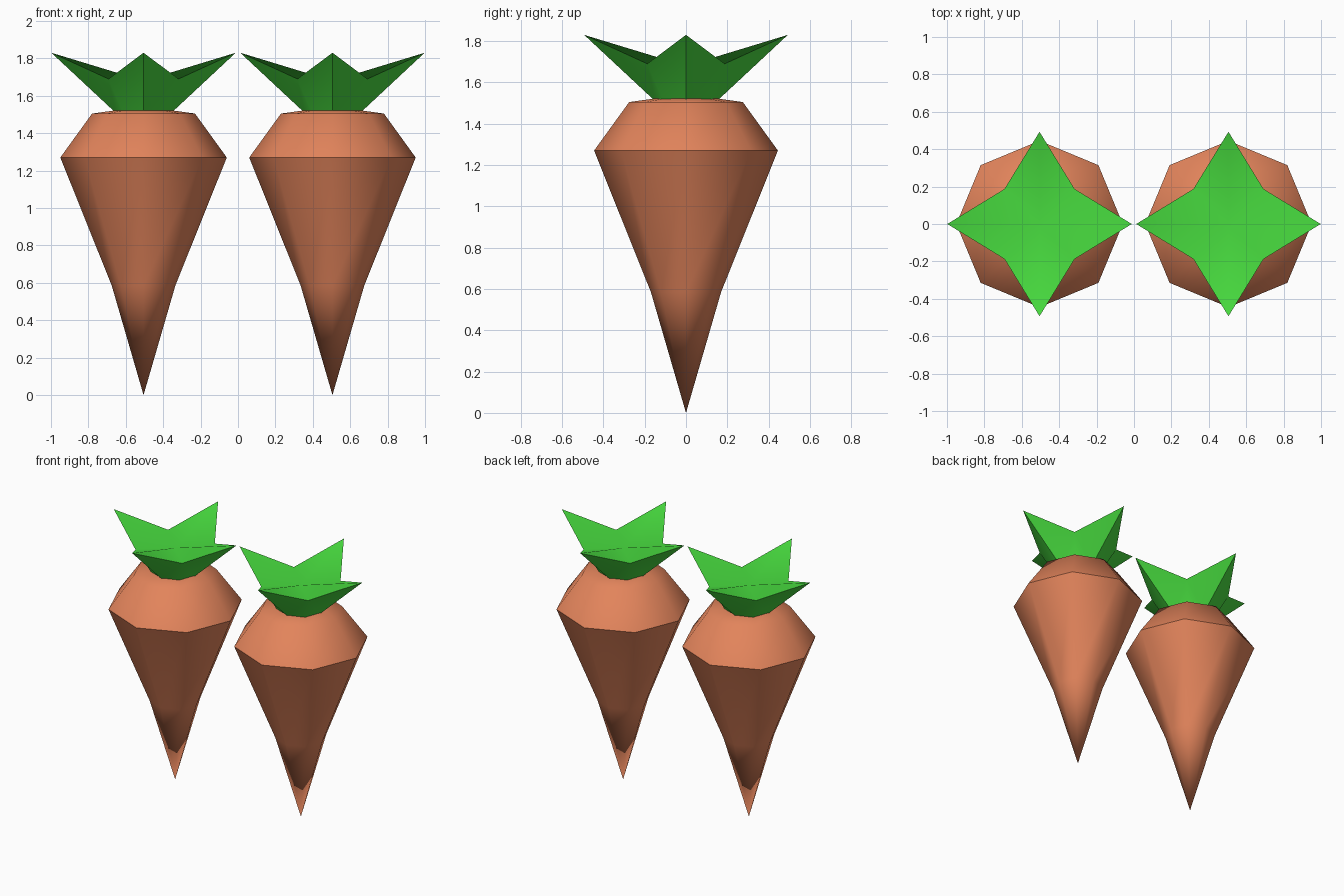
import bpy, bmesh, math

if "Cube" in bpy.data.objects:
    bpy.data.objects.remove(bpy.data.objects["Cube"])


def material(name, rgb):
    m = bpy.data.materials.new(name)
    m.diffuse_color = (*rgb, 1)
    m.use_nodes = True
    m.node_tree.nodes["Principled BSDF"].inputs["Base Color"].default_value = m.diffuse_color
    return m


ORANGE = material("carrot orange", (0.76, 0.23, 0.105))
GREEN = material("leaf green", (0.065, 0.72, 0.05))


def octagon(bm, radii, heights, cx):
    """Eight-sided ring; radii and heights alternate axis / diagonal."""
    ring = []
    for i in range(8):
        a = i * math.pi / 4
        r = radii[i % 2]
        ring.append(bm.verts.new((cx + r * math.cos(a), r * math.sin(a), heights[i % 2])))
    return ring


def bridge(bm, low, high):
    for i in range(8):
        j = (i + 1) % 8
        bm.faces.new((low[i], low[j], high[j], high[i]))


def fan(bm, ring, point, up):
    c = bm.verts.new(point)
    for i in range(8):
        a, b = ring[i], ring[(i + 1) % 8]
        bm.faces.new((a, b, c) if up else (b, a, c))


def finish(bm, name, mat, angle):
    me = bpy.data.meshes.new(name)
    bm.to_mesh(me)
    bm.free()
    me.materials.append(mat)
    ob = bpy.data.objects.new(name, me)
    bpy.context.collection.objects.link(ob)
    bpy.ops.object.select_all(action='DESELECT')
    ob.select_set(True)
    bpy.context.view_layer.objects.active = ob
    bpy.ops.object.shade_smooth_by_angle(angle=math.radians(angle))


for side, cx in (("left", -0.505), ("right", 0.505)):
    # Tapered root with a sloping shoulder and slightly domed crown
    bm = bmesh.new()
    rings = [octagon(bm, (r, r), (z, z), cx) for r, z in
             ((0.17, 0.585), (0.445, 1.27), (0.275, 1.505), (0.13, 1.525))]
    for low, high in zip(rings, rings[1:]):
        bridge(bm, low, high)
    fan(bm, rings[0], (cx, 0, 0), False)
    fan(bm, rings[-1], (cx, 0, 1.53), True)
    finish(bm, side + "_root", ORANGE, 50)

    # Four-pointed leaf crown flaring out from a small base
    bm = bmesh.new()
    base = octagon(bm, (0.15, 0.155), (1.51, 1.51), cx)
    star = octagon(bm, (0.493, 0.265), (1.83, 1.69), cx)
    for i in range(8):  # split each side so the tip creases stay straight
        j = (i + 1) % 8
        if i % 2 == 0:
            bm.faces.new((base[i], base[j], star[j]))
            bm.faces.new((base[i], star[j], star[i]))
        else:
            bm.faces.new((base[i], base[j], star[i]))
            bm.faces.new((base[j], star[j], star[i]))
    fan(bm, star, (cx, 0, 1.68), True)
    fan(bm, base, (cx, 0, 1.51), False)
    finish(bm, side + "_leaves", GREEN, 46)
